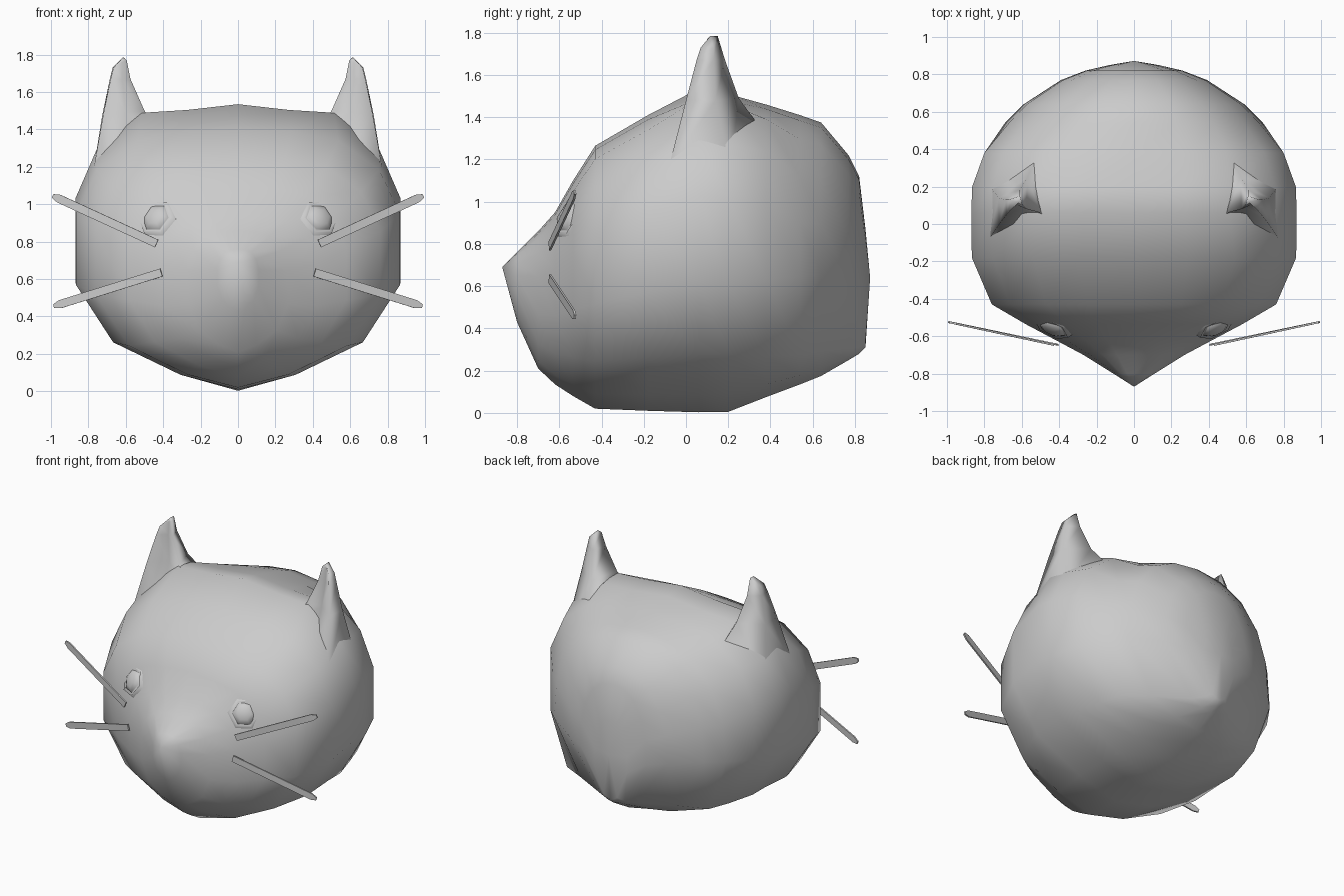
import bpy, bmesh, math
from mathutils import Vector

if "Cube" in bpy.data.objects:
    bpy.data.objects.remove(bpy.data.objects["Cube"])


def finish(name, bm, smooth=True):
    bmesh.ops.recalc_face_normals(bm, faces=bm.faces)
    me = bpy.data.meshes.new(name)
    bm.to_mesh(me)
    bm.free()
    for p in me.polygons:
        p.use_smooth = smooth
    ob = bpy.data.objects.new(name, me)
    bpy.context.collection.objects.link(ob)
    return ob


def loft(bm, rings):
    """Skin closed rings of equal length; returns the vertex rings."""
    vr = [[bm.verts.new(p) for p in r] for r in rings]
    n = len(vr[0])
    for a, b in zip(vr, vr[1:]):
        for i in range(n):
            j = (i + 1) % n
            bm.faces.new((a[i], a[j], b[j], b[i]))
    return vr


def cap(bm, ring, tip):
    t = bm.verts.new(tip)
    for i in range(len(ring)):
        bm.faces.new((ring[i], ring[(i + 1) % len(ring)], t))


# Head cross-section upper halves: face, between the ears, back of the head
face = [(0, 1), (.33, .985), (.62, .95), (.87, .84), (1, .67)]
crown = [(0, 1), (.31, .98), (.59, .97), (.87, .84), (1, .67)]
back = [(0, 1), (.33, .98), (.62, .91), (.85, .77), (.97, .60)]


def section(y, w, b, t, upper=face, cu=.77, cv=.18):
    """Ring at y; cu, cv place the corner where the side meets the V underside."""
    h = upper + [(1, .40), (cu, cv), (.46 * cu, .31 * cv), (0, 0)]
    h += [(-u, v) for u, v in h[-2:0:-1]]
    return [(u * w, y, b + v * (t - b)) for u, v in h]


stations = [(-.80, .11, .43, .76), (-.70, .27, .21, .86), (-.62, .42, .135, .95),
            (-.535, .58, .08, 1.10), (-.43, .76, .02, 1.265), (-.18, .867, .01, 1.41),
            (.06, .87, .003, 1.535, crown), (.20, .865, .005, 1.51, crown),
            (.38, .80, .075, 1.46, face, .76, .14), (.54, .69, .135, 1.41, back, .81, .11),
            (.64, .59, .175, 1.375, back, .65, .095), (.77, .39, .25, 1.22, back, .40, .05),
            (.82, .26, .28, 1.12, back, .35, .04), (.85, .13, .31, .87, back, .4, .05)]
bm = bmesh.new()
rings = loft(bm, [section(*s) for s in stations])
cap(bm, rings[0], (0, -.87, .69))
cap(bm, rings[-1], (0, .872, .64))
finish("head", bm)

# Ear rings: inner edge, hollow front, outer front, outer back, back
ear = [[(.42, .00, 1.36), (.60, .00, 1.28), (.775, -.08, 1.17), (.775, .21, 1.15), (.52, .36, 1.34)],
       [(.50, .06, 1.50), (.60, .085, 1.49), (.72, .00, 1.48), (.725, .14, 1.48), (.57, .25, 1.49)],
       [(.575, .08, 1.67), (.62, .10, 1.67), (.68, .05, 1.67), (.685, .13, 1.67), (.61, .185, 1.67)],
       [(.595, .10, 1.77), (.62, .11, 1.76), (.665, .07, 1.73), (.67, .13, 1.73), (.61, .15, 1.785)]]

# Whisker ends: inner, outer
whiskers = {"upper_whisker": ((.435, -.645, .79), (.99, -.525, 1.045)),
            "lower_whisker": ((.41, -.645, .635), (.985, -.525, .455))}

for s, side in ((1, "left"), (-1, "right")):
    bm = bmesh.new()
    r = loft(bm, [[(s * x, y, z) for x, y, z in ring] for ring in ear])
    cap(bm, r[-1], (s * .615, .115, 1.785))
    finish(side + "_ear", bm)

    # Eye: hexagonal rim dipping inwards, then a bulging eyeball
    c = Vector((s * .437, -.55, .925))
    n = Vector((s * .42, -.80, .38)).normalized()
    h = Vector((0, 0, 1)).cross(n).normalized()
    k = n.cross(h)
    levels = [(.125, -.035), (.100, .014), (.082, .002), (.078, .012), (.045, .028)]
    bm = bmesh.new()
    r = loft(bm, [[c + n * d + rad * (h * math.cos(i * math.pi / 3) + k * math.sin(i * math.pi / 3))
                   for i in range(6)] for rad, d in levels])
    cap(bm, r[-1], c + n * .033)
    finish(side + "_eye", bm)

    # Whiskers: thin strips with clipped outer tips
    for name, (a, b) in whiskers.items():
        a, b = (Vector((s * p[0], p[1], p[2])) for p in (a, b))
        d = (b - a).normalized()
        t = Vector((s * .2, -1, 0)).normalized()
        w = d.cross(t).normalized()
        t = w.cross(d)
        shape = [(a, .022), (b - d * .035, .022), (b, .010), (b, -.010),
                 (b - d * .035, -.022), (a, -.022)]
        bm = bmesh.new()
        r = loft(bm, [[p + w * o + t * e for p, o in shape] for e in (-.005, .005)])
        for ring in r:
            bm.faces.new(ring)
        finish(side + "_" + name, bm, False)
